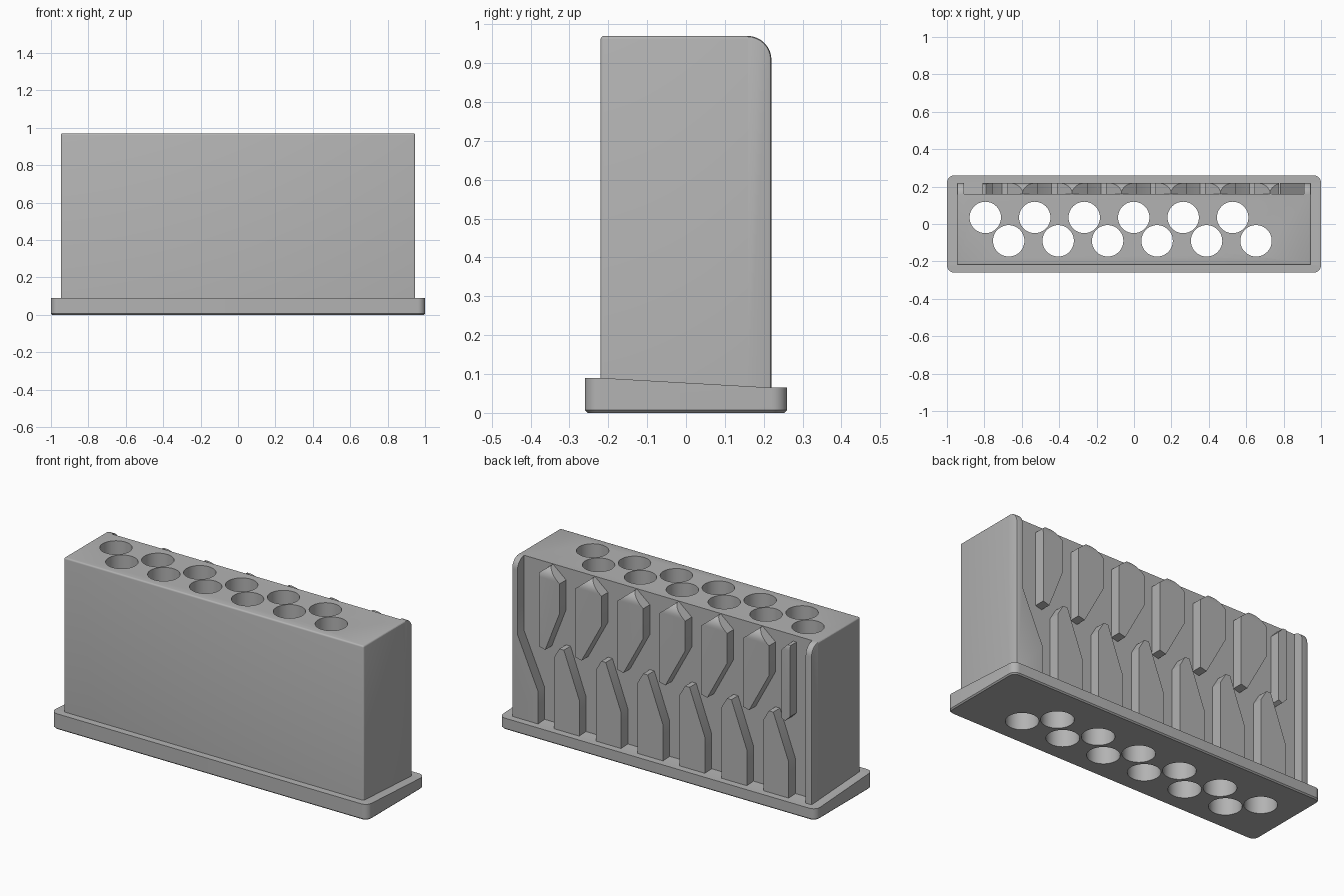
import bpy, bmesh, math

old = bpy.data.objects.get("Cube")
if old:
    bpy.data.objects.remove(old, do_unlink=True)

grey = bpy.data.materials.new("plain_grey")
grey.use_nodes = True
grey.diffuse_color = (0.45, 0.45, 0.45, 1)
grey.node_tree.nodes["Principled BSDF"].inputs["Base Color"].default_value = (0.45, 0.45, 0.45, 1)

HALF, FRONT, WALL, BACK, TOP = 0.947, -0.22, 0.16, 0.22, 0.97
STEP = 0.2645


def prism(bm, points, offset):
    """Extrude a closed outline along an offset vector."""
    face = bm.faces.new([bm.verts.new(p) for p in points])
    out = bmesh.ops.extrude_face_region(bm, geom=[face], use_keep_orig=True)
    verts = [v for v in out["geom"] if isinstance(v, bmesh.types.BMVert)]
    bmesh.ops.translate(bm, verts=verts, vec=offset)


def bevel(bm, rule, size, segments):
    """Bevel every edge whose two end points satisfy the rule."""
    edges = [e for e in bm.edges if rule(e.verts[0].co, e.verts[1].co)]
    bmesh.ops.bevel(bm, geom=edges, offset=size, segments=segments, profile=0.5, affect="EDGES")


def make(name, bm):
    bmesh.ops.recalc_face_normals(bm, faces=bm.faces)
    mesh = bpy.data.meshes.new(name)
    bm.to_mesh(mesh)
    bm.free()
    mesh.materials.append(grey)
    obj = bpy.data.objects.new(name, mesh)
    bpy.context.collection.objects.link(obj)
    return obj


def activate(obj):
    bpy.ops.object.select_all(action="DESELECT")
    obj.select_set(True)
    bpy.context.view_layer.objects.active = obj


def boolean(obj, cutter, operation):
    mod = obj.modifiers.new("cut", "BOOLEAN")
    mod.operation, mod.object, mod.solver = operation, cutter, "EXACT"
    activate(obj)
    bpy.ops.object.modifier_apply(modifier=mod.name)


def both(test):
    return lambda a, b: test(a) and test(b)


# Base plate: sloping top, rounded corners, chamfered underside
bm = bmesh.new()
side = [(-0.26, 0), (0.26, 0), (0.26, 0.065), (BACK, 0.065), (FRONT, 0.09), (-0.26, 0.09)]
prism(bm, [(-1, y, z) for y, z in side], (2, 0, 0))
bevel(bm, lambda a, b: abs(a.z - b.z) > 0.05 and abs(a.y - b.y) < 0.001 and abs(a.y) > 0.25, 0.039, 8)
bevel(bm, both(lambda v: v.z < 0.001), 0.007, 1)
base = make("base_plate", bm)

# Solid block with softened front and upper edges
bm = bmesh.new()
prism(bm, [(-HALF, FRONT, 0.03), (HALF, FRONT, 0.03), (HALF, WALL, 0.03), (-HALF, WALL, 0.03)], (0, 0, TOP - 0.03))
bevel(bm, lambda a, b: (a.y < -0.2 and b.y < -0.2 and (a.x * b.x > 0 or a.z > 0.9))
      or (a.z > 0.9 and b.z > 0.9 and a.x * b.x > 0), 0.009, 3)
block = make("block", bm)

# Bore two staggered rows of holes through the block and plate
bm = bmesh.new()
for i in range(6):
    for x, y in ((-0.795, 0.035), (-0.67, -0.09)):
        ring = [math.tau * k / 48 for k in range(48)]
        prism(bm, [(x + STEP * i + 0.084 * math.cos(a), y + 0.084 * math.sin(a), -0.1) for a in ring], (0, 0, 1.2))
holes = make("hole_cutter", bm)
boolean(block, base, "UNION")
boolean(block, holes, "DIFFERENCE")
block.name = "bored_block_and_base"

# Raised pads on the rear wall, between the zigzag channels
bm = bmesh.new()


def pad(outline, shift=0):
    prism(bm, [(x - shift, WALL - 0.003, z) for x, z in outline], (0, 0.1, 0))


for i in range(6):
    left = 0.775 if i == 0 else 0.81    # the outermost upper pad is narrower
    pad([(left, 0.51), (left, 0.93 if i == 0 else 0.90), (0.727, 0.968), (0.645, 0.90),
         (0.645, 0.73), (left - 0.04, 0.50)], STEP * i)
    pad([(0.68, 0.05), (0.68, 0.47), (0.645, 0.53), (0.617, 0.53), (0.52, 0.27), (0.52, 0.05)], STEP * i)
pad([(-0.757, 0.51), (-0.757, 0.90), (-0.79, 0.935), (-0.81, 0.935), (-0.81, 0.53), (-0.78, 0.50)])
pad([(-HALF, 0.05), (-HALF, 1), (-0.91, 1), (-0.91, 0.05)])
pad([(HALF, 0.05), (HALF, 1), (0.91, 1), (0.91, 0.54), (0.78, 0.25), (0.78, 0.05)])
pads = make("rear_pads", bm)

# Trim the pads to the rounded rear outline
bm = bmesh.new()
R = 0.062
arc = [math.pi / 2 * k / 8 for k in range(9)]
outline = [(0.1, 0.04), (BACK, 0.04)]
outline += [(BACK - R + R * math.cos(a), TOP - R + R * math.sin(a)) for a in arc] + [(0.1, TOP)]
prism(bm, [(-HALF, y, z) for y, z in outline], (2 * HALF, 0, 0))
bevel(bm, lambda a, b: a.x * b.x > 0 and abs(a.x - b.x) < 0.001 and min(a.y, b.y) > 0.15 and max(a.z, b.z) > 0.05, 0.008, 2)
envelope = make("outline_cutter", bm)
boolean(pads, envelope, "INTERSECT")

for cutter in (holes, envelope, base):
    bpy.data.objects.remove(cutter, do_unlink=True)
for obj in (block, pads):
    activate(obj)
    bpy.ops.object.shade_smooth_by_angle(angle=math.radians(30))
